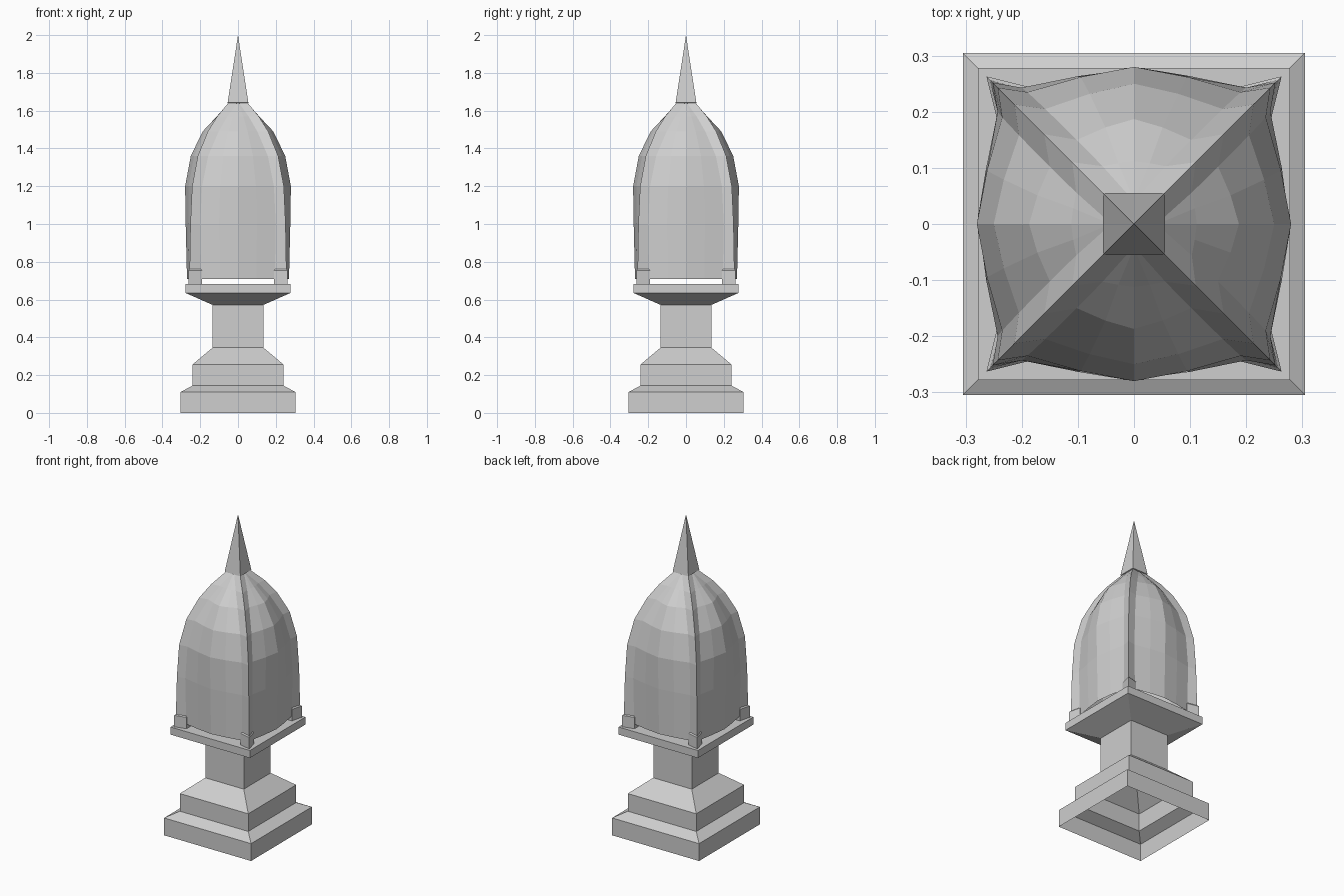
import bpy, bmesh

if "Cube" in bpy.data.objects:
    bpy.data.objects.remove(bpy.data.objects["Cube"])

stone = bpy.data.materials.new("pale stone")
stone.diffuse_color = (0.62, 0.62, 0.62, 1)
stone.use_nodes = True
stone.node_tree.nodes["Principled BSDF"].inputs["Base Color"].default_value = stone.diffuse_color


def make(name, rings, cap_top=False, cap_bottom=False):
    """Skin a stack of closed rings; a ring of one point becomes a tip."""
    bm = bmesh.new()
    rows = [[bm.verts.new(p) for p in ring] for ring in rings]
    for a, b in zip(rows, rows[1:]):
        n = max(len(a), len(b))
        for i in range(n):
            j = (i + 1) % n
            if len(b) == 1:
                bm.faces.new((a[i], a[j], b[0]))
            elif len(a) == 1:
                bm.faces.new((a[0], b[j], b[i]))
            else:
                bm.faces.new((a[i], a[j], b[j], b[i]))
    if cap_top:
        bm.faces.new(rows[-1])
    if cap_bottom:
        bm.faces.new(rows[0][::-1])
    mesh = bpy.data.meshes.new(name)
    bm.to_mesh(mesh)
    bm.free()
    mesh.materials.append(stone)
    obj = bpy.data.objects.new(name, mesh)
    bpy.context.collection.objects.link(obj)
    return obj


def square(h, z):
    return [(-h, -h, z), (h, -h, z), (h, h, z), (-h, h, z)]


def four_sides(side, z):
    """Repeat the front-facing outline (x, depth) around four sides."""
    ring = []
    for k in range(4):
        for x, d in side:
            p = (x, -d)
            for _ in range(k):
                p = (-p[1], p[0])
            ring.append((p[0], p[1], z))
    return ring


# Stepped pedestal, hollow and open underneath, with a flared slab on top
profile = [(0.305, 0), (0.305, 0.11), (0.24, 0.145), (0.24, 0.257),
           (0.135, 0.345), (0.135, 0.572), (0.278, 0.635), (0.278, 0.683)]
make("pedestal", [square(h, z) for h, z in profile], cap_top=True)

# Hollow dome: four bulging creased panels between ridged corner ribs
# columns: height, rib ridge, rib foot x, rib foot depth, panel centre depth
dome = [(0.71, 0.257, 0.195, 0.240, 0.270),
        (1.00, 0.252, 0.200, 0.243, 0.277),
        (1.20, 0.243, 0.190, 0.235, 0.280),
        (1.36, 0.213, 0.158, 0.205, 0.250),
        (1.49, 0.160, 0.102, 0.150, 0.187),
        (1.57, 0.110, 0.056, 0.103, 0.112),
        (1.64, 0.052, 0.006, 0.047, 0.050)]
rings = []
for z, r, e, d, c in dome:
    m = 0.4 * d + 0.6 * c
    side = [(-r, r), (-e, d), (-e / 2, m), (0, c), (e / 2, m), (e, d)]
    rings.append(four_sides(side, z))
make("dome", rings)

# Wedge-shaped feet carrying the ribs above the slab
for sx in (-1, 1):
    for sy in (-1, 1):
        def foot(t, z):
            pts = [(0.19, 0.19), (0.245, 0.19), (t, t), (0.19, 0.245)]
            if sx * sy < 0:
                pts.reverse()
            return [(sx * x, sy * y, z) for x, y in pts]
        top = [(sx * 0.225, sy * 0.225, 0.79)]
        make("rib_foot", [foot(0.263, 0.683), foot(0.263, 0.755), top],
             cap_bottom=True)

# Tapered spire with a shallow pointed underside
make("spire", [[(0, 0, 1.62)], square(0.055, 1.642), [(0, 0, 2.0)]])
